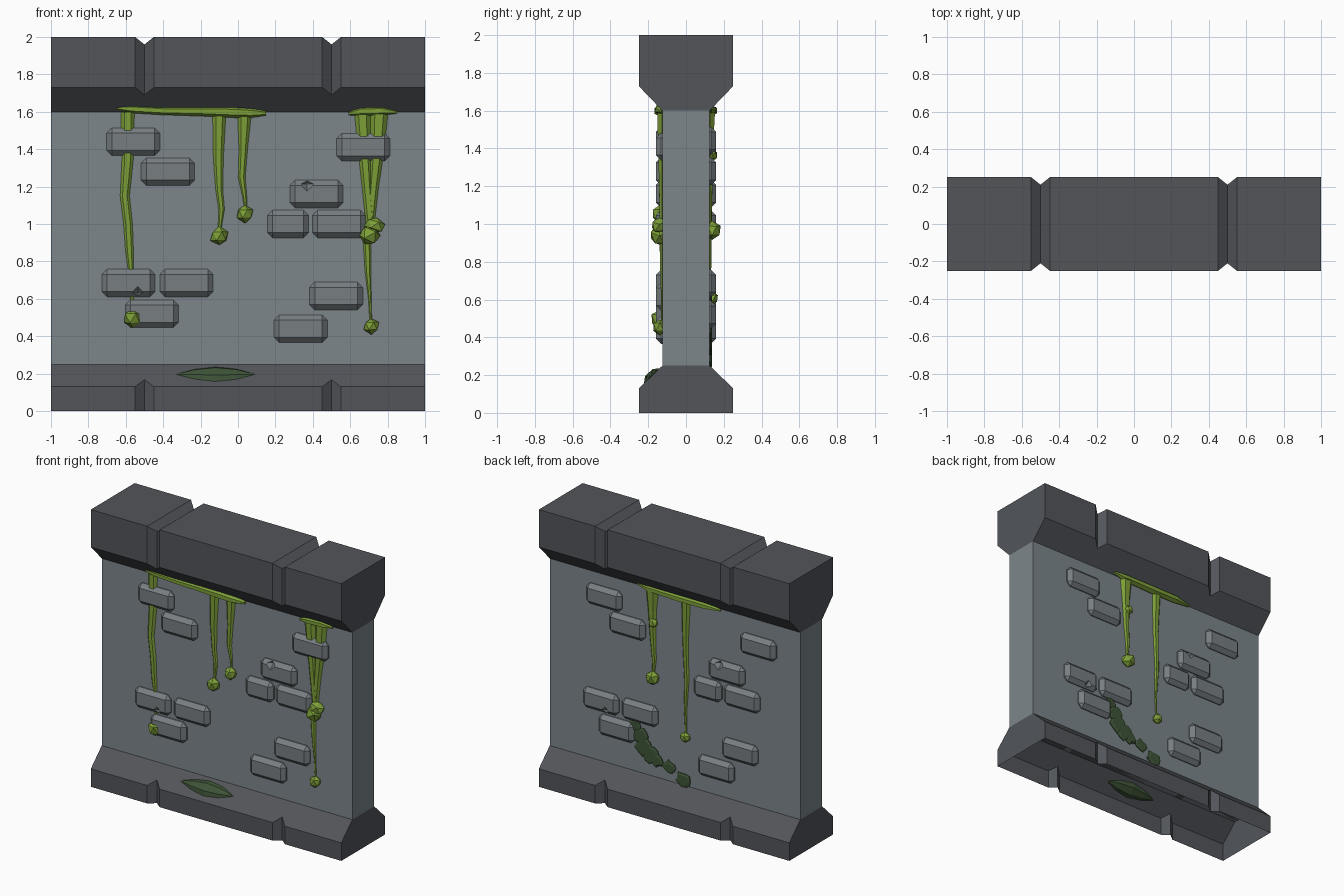
import bpy, bmesh, math, random
from mathutils import Matrix, Vector

if "Cube" in bpy.data.objects:
    bpy.data.objects.remove(bpy.data.objects["Cube"])

random.seed(4)


def material(name, rgb):
    m = bpy.data.materials.new(name)
    m.diffuse_color = (*rgb, 1)
    m.use_nodes = True
    m.node_tree.nodes["Principled BSDF"].inputs["Base Color"].default_value = m.diffuse_color
    return m


TRIM = material("dark stone", (0.085, 0.091, 0.102))
WALL = material("wall stone", (0.200, 0.240, 0.255))
BRICK = material("brick stone", (0.185, 0.208, 0.222))
SLIME = material("slime green", (0.205, 0.350, 0.040))
MOSS = material("moss green", (0.048, 0.088, 0.038))

FRONT = Matrix.Identity(4)
BACK = Matrix.Rotation(math.pi, 4, 'Z')


def finish(name, bm, mat, side=FRONT):
    bmesh.ops.recalc_face_normals(bm, faces=bm.faces)
    me = bpy.data.meshes.new(name)
    bm.to_mesh(me)
    bm.free()
    me.materials.append(mat)
    ob = bpy.data.objects.new(name, me)
    ob.matrix_world = side
    bpy.context.collection.objects.link(ob)
    return ob


def skin(bm, rings, closed=True):
    """Bridge successive rings of points and close both ends."""
    vs = [[bm.verts.new(p) for p in r] for r in rings]
    n = len(vs[0])
    for a, b in zip(vs, vs[1:]):
        for i in range(n if closed else n - 1):
            j = (i + 1) % n
            bm.faces.new((a[i], a[j], b[j], b[i]))
    bm.faces.new(vs[0])
    bm.faces.new(vs[-1])


def trim(name, plain, grooved, closed):
    """Profile run along x with V grooves at x = +-0.5."""
    rings = []
    for x, g in ((-1, 0), (-.55, 0), (-.5, 1), (-.45, 0),
                 (.45, 0), (.5, 1), (.55, 0), (1, 0)):
        half = grooved if g else plain
        prof = half + [(-y, z) for y, z in reversed(half)]
        rings.append([(x, y, z) for y, z in prof])
    bm = bmesh.new()
    skin(bm, rings, closed)
    finish(name, bm, TRIM)


def box(bm, c, s):
    bmesh.ops.create_cube(bm, size=1, matrix=Matrix.Translation(c) @ Matrix.Diagonal((*s, 1)))


# Main wall, top cap and open-bottomed base
bm = bmesh.new()
box(bm, (0, 0, 0.925), (2, 0.25, 1.35))
finish("wall", bm, WALL)
trim("top_cap", [(-.125, 1.6), (-.25, 1.73), (-.25, 2)],
     [(-.125, 1.6), (-.21, 1.69), (-.21, 1.96)], True)
trim("base", [(-.25, 0), (-.25, .13), (-.125, .25)],
     [(-.21, 0), (-.21, .168), (-.125, .25)], False)

# Raised bricks on both sides, two of them chipped
BRICKS = [(-.56, 1.44), (-.375, 1.28), (.67, 1.41), (.42, 1.16), (.267, 1.0), (.54, 1.0),
          (-.585, .685), (-.275, .685), (-.46, .52), (.525, .615), (.335, .44)]
CHIPS = {3: (.37, 1.215, .042), 6: (-.535, .632, .036)}
for side, tag in ((FRONT, "front"), (BACK, "back")):
    for i, (x, z) in enumerate(BRICKS):
        bm = bmesh.new()
        box(bm, (x, -.12, z), (.22 if i == 4 else .285, .08, .148))
        bmesh.ops.bevel(bm, geom=bm.edges[:], offset=.028, segments=1, affect='EDGES')
        brick = finish(f"{tag}_brick_{i + 1}", bm, BRICK, side)
        if i in CHIPS:
            cx, cz, r = CHIPS[i]
            bm = bmesh.new()
            bmesh.ops.create_uvsphere(bm, u_segments=4, v_segments=2, radius=r,
                                      matrix=Matrix.Translation((cx, -.162, cz)))
            cutter = finish(f"{tag}_chip_cutter_{i + 1}", bm, BRICK, side)
            cutter.hide_render = True
            cutter.hide_set(True)
            cutter.display_type = 'WIRE'
            mod = brick.modifiers.new("chip", 'BOOLEAN')
            mod.operation = 'DIFFERENCE'
            mod.object = cutter


def tube(name, pts, side, y=-.128, flat=.6, level=False):
    """Faceted slime run through (x, z, radius) points."""
    rings = []
    for x, z, r in pts:
        ring = []
        for k in range(6):
            a = math.tau * k / 6
            c, s = r * math.cos(a), r * flat * math.sin(a)
            ring.append((x, y + s, z + c) if level else (x + c, y + s, z))
        rings.append(ring)
    bm = bmesh.new()
    skin(bm, rings)
    finish(name, bm, SLIME, side)


def blob(name, c, s, side, mat=SLIME, turn=0.0, jitter=.1, axis='Y'):
    """Faceted lump."""
    bm = bmesh.new()
    bmesh.ops.create_icosphere(bm, subdivisions=1, radius=1)
    for v in bm.verts:
        v.co *= 1 + random.uniform(-jitter, jitter)
    m = Matrix.Translation(c) @ Matrix.Rotation(turn, 4, axis) @ Matrix.Diagonal((*s, 1))
    bmesh.ops.transform(bm, matrix=m, verts=bm.verts)
    finish(name, bm, mat, side)


# Slime ledges under the cap
tube("front_slime_ledge_long", [(-.65, 1.62, .008), (-.57, 1.615, .022), (-.4, 1.605, .022),
     (-.2, 1.603, .026), (-.02, 1.598, .03), (.07, 1.594, .026), (.15, 1.592, .012)],
     FRONT, -.135, 1.2, True)
tube("front_slime_ledge_short", [(.59, 1.59, .008), (.66, 1.602, .024), (.77, 1.605, .025),
     (.85, 1.597, .006)], FRONT, -.135, 1.2, True)
tube("back_slime_ledge", [(-.29, 1.615, .008), (-.2, 1.605, .024), (.05, 1.6, .028),
     (.25, 1.6, .026), (.37, 1.595, .008)], BACK, -.135, 1.2, True)

# Hanging slime strands
STRANDS = [
    (FRONT, [(-.59, 1.6, .036), (-.59, 1.35, .031), (-.605, 1.15, .025), (-.588, 1.0, .024),
             (-.58, .85, .021), (-.572, .74, .013), (-.565, .55, .008)]),
    (FRONT, [(-.1, 1.6, .036), (-.105, 1.35, .027), (-.1, 1.18, .019), (-.088, 1.08, .016),
             (-.1, .95, .007)]),
    (FRONT, [(.035, 1.6, .038), (.028, 1.4, .023), (.02, 1.25, .019), (.035, 1.15, .012),
             (.042, 1.07, .005)]),
    (FRONT, [(.665, 1.59, .042), (.675, 1.4, .034), (.69, 1.2, .027), (.71, .98, .024)]),
    (FRONT, [(.755, 1.59, .046), (.745, 1.4, .038), (.725, 1.2, .027), (.705, .98, .022)]),
    (FRONT, [(.69, .92, .022), (.695, .75, .016), (.705, .6, .008), (.71, .48, .006)]),
    (BACK, [(-.18, 1.6, .05), (-.18, 1.45, .034), (-.175, 1.25, .024), (-.165, 1.1, .018),
            (-.17, .98, .009)]),
    (BACK, [(.09, 1.6, .036), (.085, 1.3, .024), (.095, 1.0, .018), (.085, .8, .012),
            (.09, .62, .006)]),
]
for i, (side, pts) in enumerate(STRANDS):
    tube(f"slime_strand_{i + 1}", pts, side)

# Slime drops (x, z, radius)
DROPS = [(FRONT, -.563, .495, .054), (FRONT, -.1, .935, .05), (FRONT, .038, 1.055, .048),
         (FRONT, .713, .455, .043), (BACK, -.17, .965, .054), (BACK, -.165, 1.365, .036),
         (BACK, .09, .605, .038)]
for i, (side, x, z, r) in enumerate(DROPS):
    blob(f"slime_drop_{i + 1}", (x, -.138, z), (r, r * .9, r), side)
blob("slime_lump_upper", (.732, -.14, .995), (.058, .045, .045), FRONT, turn=.3)
blob("slime_lump_lower", (.705, -.14, .94), (.062, .05, .06), FRONT, turn=.5)

# Moss lens on the front slope of the base
bm = bmesh.new()
prof = [(-.33, .002), (-.23, .038), (-.12, .056), (-.01, .04), (.09, .002)]
rot = Matrix.Rotation(math.radians(-46), 3, 'X')
skin(bm, [[Vector((x, -.182, .197)) + rot @ Vector((0, r * math.cos(a) , r * .45 * math.sin(a)))
           for a in (math.tau * k / 6 for k in range(6))] for x, r in prof])
# slope rises toward +y, so turn the lens the other way
bmesh.ops.rotate(bm, cent=(0, -.182, .197), matrix=Matrix.Rotation(math.radians(90), 3, 'X'),
                 verts=bm.verts)
finish("front_base_moss", bm, MOSS)

# Ragged moss patches low on the back of the wall
PATCHES = [(-.315, .585, .045), (-.27, .52, .065), (-.245, .45, .075), (-.19, .40, .065),
           (-.14, .37, .045), (-.045, .35, .05), (.065, .29, .058)]
for i, (x, z, r) in enumerate(PATCHES):
    bm = bmesh.new()
    n = 11
    rad = [r * random.uniform(.75, 1.12) for _ in range(n)]
    skin(bm, [[(x + k * q * math.cos(math.tau * j / n), y, z + k * q * math.sin(math.tau * j / n))
               for j, q in enumerate(rad)] for y, k in ((-.12, 1), (-.131, 1), (-.137, .75))])
    finish(f"back_moss_patch_{i + 1}", bm, MOSS, BACK)
